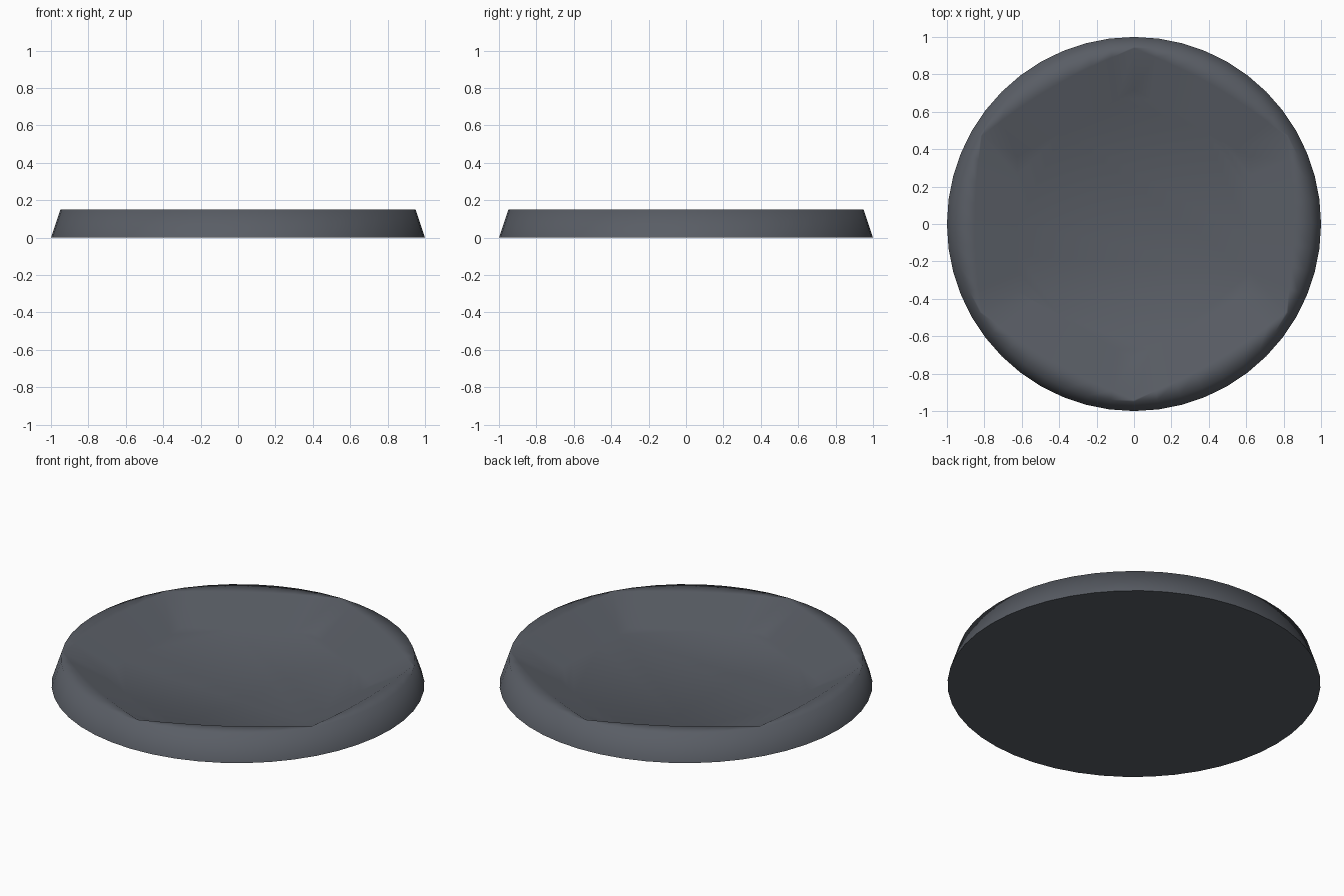
import bpy, bmesh
from math import cos, sin, pi

if "Cube" in bpy.data.objects:
    bpy.data.objects.remove(bpy.data.objects["Cube"])

N = 48


def circle(r):
    return lambda a: r


def hexagon(corner, bow=0.0):
    # straight-sided hexagon with corners on the y axis, bowed outward at mid-side
    def radius(a):
        t = (a - pi / 6) % (pi / 3) - pi / 6
        straight = corner * cos(pi / 6) / cos(t)
        return straight + bow * (corner - straight)
    return radius


bm = bmesh.new()


def ring(radius, z):
    verts = []
    for i in range(N):
        a = 2 * pi * i / N
        # the corner directions are 30, 90, 150 ... degrees
        r = radius(a + pi / 6 - pi / 6)
        verts.append(bm.verts.new((r * cos(a), r * sin(a), z)))
    return verts


# Sloped outer wall, rim, hexagonal recess wall and floor
rings = [
    ring(circle(1.0), 0.0),
    ring(circle(0.95), 0.15),
    ring(hexagon(0.94, 0.3), 0.15),
    ring(hexagon(0.72), 0.03),
]
for low, high in zip(rings, rings[1:]):
    for i in range(N):
        j = (i + 1) % N
        bm.faces.new((low[i], low[j], high[j], high[i]))
floor = bm.faces.new(rings[-1])
base = bm.faces.new(rings[0][::-1])

# Soft shading everywhere except the crisp base edge
for f in bm.faces:
    f.smooth = True
base.smooth = False
for e in base.edges:
    e.smooth = False
bmesh.ops.recalc_face_normals(bm, faces=bm.faces[:])

mesh = bpy.data.meshes.new("dish")
bm.to_mesh(mesh)
bm.free()
dish = bpy.data.objects.new("dish", mesh)
bpy.context.collection.objects.link(dish)

# Dark slate finish
mat = bpy.data.materials.new("dark_slate")
mat.diffuse_color = (0.1, 0.11, 0.13, 1)
mat.use_nodes = True
mat.node_tree.nodes["Principled BSDF"].inputs["Base Color"].default_value = mat.diffuse_color
mesh.materials.append(mat)
